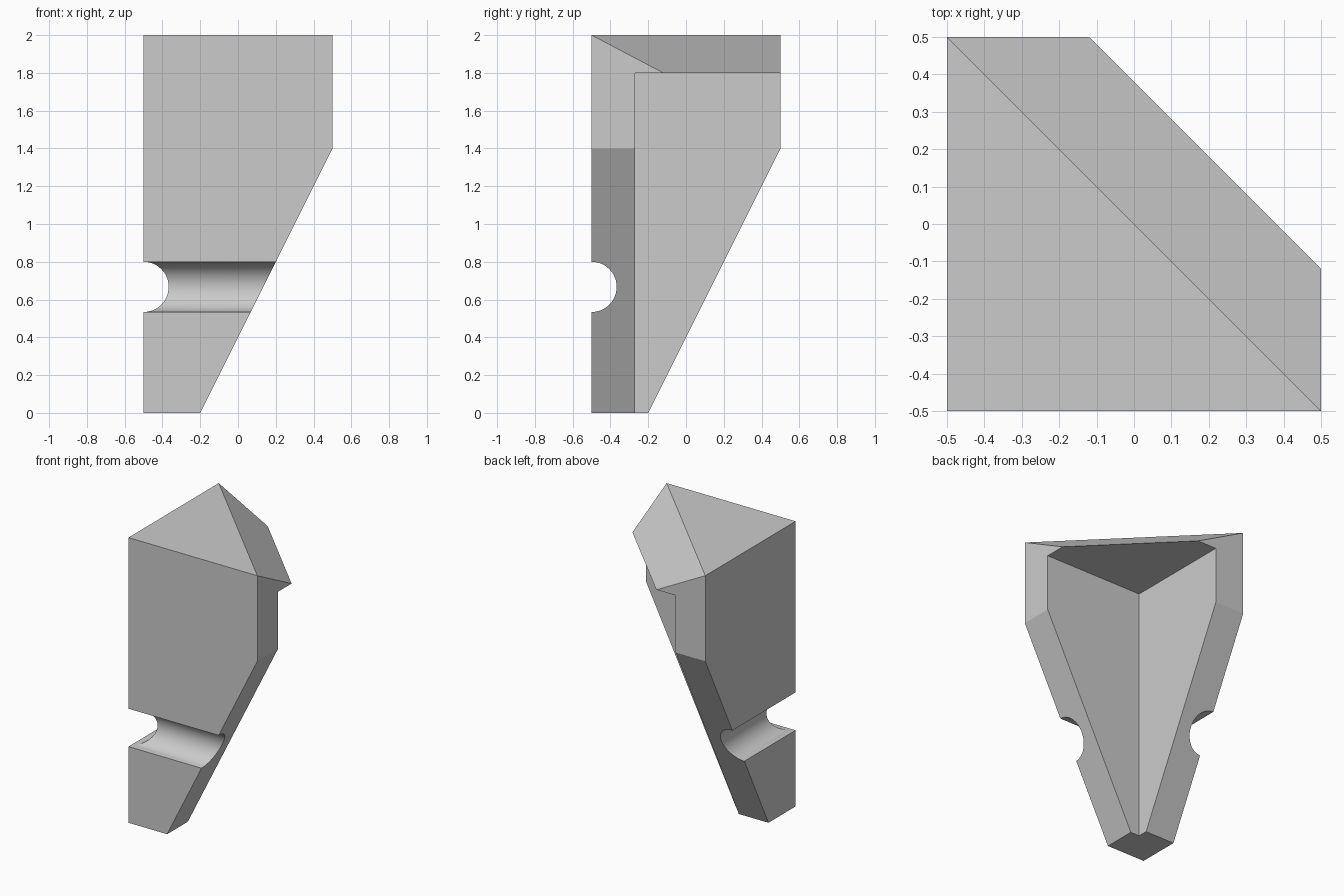
import bpy, bmesh, math
from mathutils import Vector

if "Cube" in bpy.data.objects:
    bpy.data.objects.remove(bpy.data.objects["Cube"])

WALL, CAP = -0.27, 1.8          # inner wall face, underside of the top
GROOVE_Z, GROOVE_R, STEPS = 0.667, 0.133, 24

bm = bmesh.new()


def cut(point, normal, fill):
    """Remove everything on the normal side of a plane, optionally closing it."""
    geom = bm.verts[:] + bm.edges[:] + bm.faces[:]
    res = bmesh.ops.bisect_plane(bm, geom=geom, dist=1e-5, plane_co=point,
                                 plane_no=Vector(normal).normalized(), clear_outer=True)
    if fill:
        edges = [e for e in res["geom_cut"]
                 if isinstance(e, bmesh.types.BMEdge) and e.is_boundary]
        bmesh.ops.holes_fill(bm, edges=edges, sides=0)


# Section of wall, top slab and round groove in (y, z), extruded along x
profile = [(-0.5, 0), (WALL, 0), (WALL, CAP), (0.5, CAP), (0.5, 2), (-0.5, 2)]
for i in range(STEPS + 1):
    a = math.pi / 2 - math.pi * i / STEPS
    profile.append((-0.5 + GROOVE_R * math.cos(a), GROOVE_Z + GROOVE_R * math.sin(a)))
section = bm.faces.new([bm.verts.new((-0.6, y, z)) for y, z in profile])
ext = bmesh.ops.extrude_face_region(bm, geom=[section], use_keep_orig=True)
bmesh.ops.translate(bm, vec=(1.1, 0, 0),
                    verts=[v for v in ext["geom"] if isinstance(v, bmesh.types.BMVert)])
bmesh.ops.recalc_face_normals(bm, faces=bm.faces[:])

# Tapering outer end, sloping back of the top, then the open corner mitre
cut((-0.2, 0, 0), (2, 0, -1), True)
cut((0, 0, 2), (0.2, 0.2, 0.38), True)
cut((0, 0, 0), (-1, 1, 0), False)

# Second wall: reflect the half across the diagonal x = y and weld
dup = bmesh.ops.duplicate(bm, geom=bm.verts[:] + bm.edges[:] + bm.faces[:])["geom"]
for v in dup:
    if isinstance(v, bmesh.types.BMVert):
        v.co.x, v.co.y = v.co.y, v.co.x
bmesh.ops.reverse_faces(bm, faces=[f for f in dup if isinstance(f, bmesh.types.BMFace)])
bmesh.ops.remove_doubles(bm, verts=bm.verts[:], dist=1e-4)

# Join the flat faces across the mitre
bmesh.ops.dissolve_limit(bm, angle_limit=math.radians(1), verts=bm.verts[:], edges=bm.edges[:])
bmesh.ops.recalc_face_normals(bm, faces=bm.faces[:])

mesh = bpy.data.meshes.new("corner_bracket")
bm.to_mesh(mesh)
bm.free()
bracket = bpy.data.objects.new("corner_bracket", mesh)
bpy.context.collection.objects.link(bracket)

grey = bpy.data.materials.new("light grey")
grey.diffuse_color = (0.6, 0.6, 0.6, 1)
grey.use_nodes = True
grey.node_tree.nodes["Principled BSDF"].inputs["Base Color"].default_value = grey.diffuse_color
mesh.materials.append(grey)

# Smooth groove, sharp corners
bpy.context.view_layer.objects.active = bracket
bracket.select_set(True)
bpy.ops.object.shade_smooth_by_angle(angle=math.radians(20))
